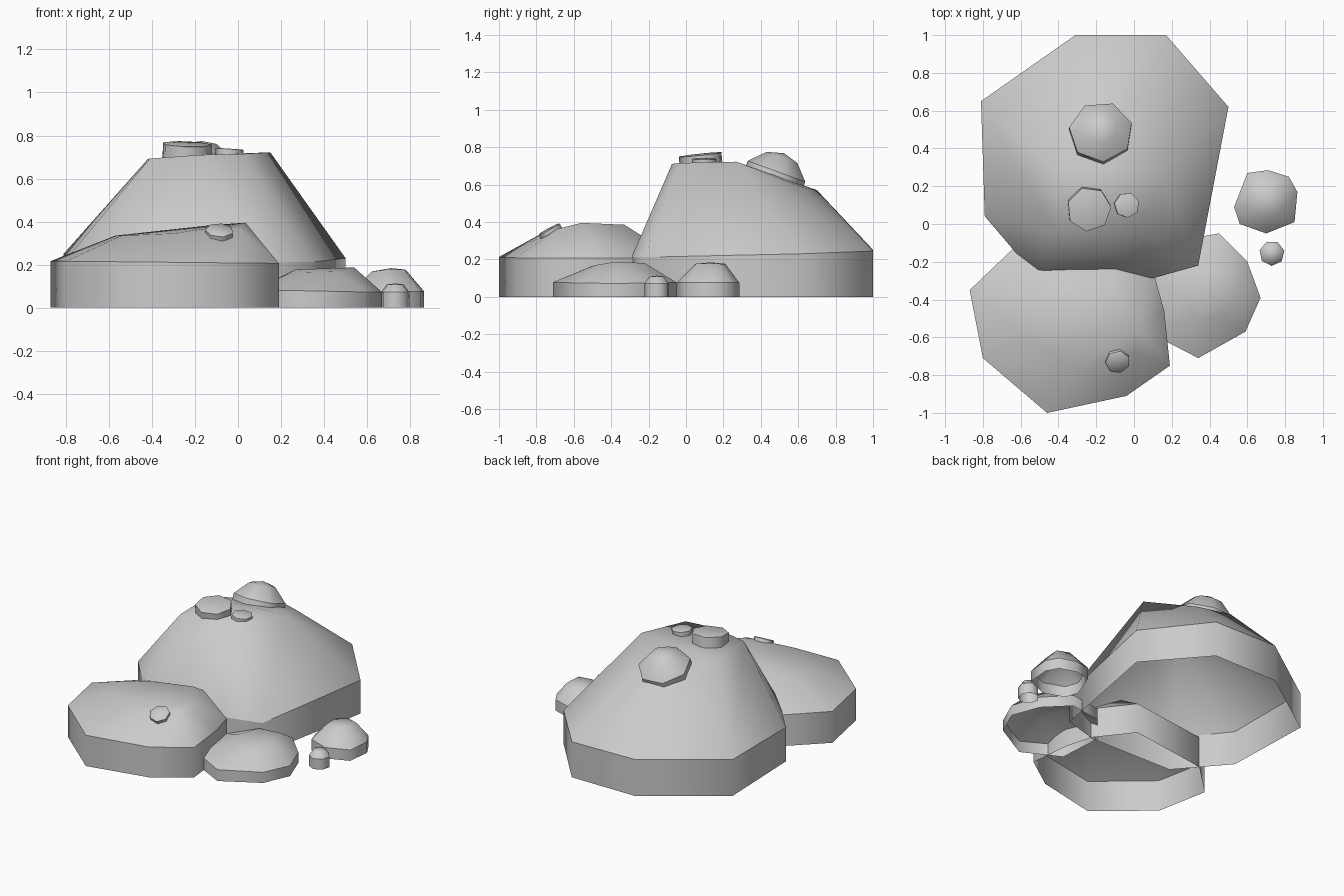
import bpy, bmesh
from math import sin, cos, pi, radians


def rock(name, foot, mid_z, top, loc=(0, 0, 0), rot=(0, 0, 0), smooth=65):
    """Open-bottomed rock: vertical wall up to a sloping rim, then a smooth-shaded dome."""
    bm = bmesh.new()
    a, bx, by = mid_z
    low = [bm.verts.new((x, y, 0)) for x, y in foot]
    rim = [bm.verts.new((x, y, a + bx * x + by * y)) for x, y in foot]
    crown = [bm.verts.new(p) for p in top]
    bmesh.ops.convex_hull(bm, input=rim + crown)
    rimset = set(rim)
    under = [f for f in bm.faces if all(v in rimset for v in f.verts)]
    bmesh.ops.delete(bm, geom=under, context='FACES')
    n = len(low)
    for i in range(n):
        j = (i + 1) % n
        if rim[i].is_valid and rim[j].is_valid:
            bm.faces.new((low[i], low[j], rim[j], rim[i]))
    bmesh.ops.recalc_face_normals(bm, faces=bm.faces)
    if sum(f.normal.z * f.calc_area() for f in bm.faces) < 0:
        bmesh.ops.reverse_faces(bm, faces=bm.faces)
    for f in bm.faces:
        f.smooth = True
    for e in bm.edges:  # crisp rim, soft elsewhere
        if len(e.link_faces) == 2:
            on_rim = all(v in rimset for v in e.verts)
            e.smooth = not on_rim and e.calc_face_angle() < radians(smooth)
    me = bpy.data.meshes.new(name)
    bm.to_mesh(me)
    bm.free()
    ob = bpy.data.objects.new(name, me)
    ob.location = loc
    ob.rotation_euler = [radians(r) for r in rot]
    bpy.context.collection.objects.link(ob)
    return ob


def ring(n, r, turn=0):
    return [(r * cos(2 * pi * i / n + turn), r * sin(2 * pi * i / n + turn)) for i in range(n)]


def pebble(name, n, r, wall, r_top, height, loc, rot=(0, 0, 0), turn=0, apex=0):
    top = [(x, y, height) for x, y in ring(n, r_top, turn)]
    if apex:
        top.append((0, 0, apex))
    return rock(name, ring(n, r, turn), (wall, 0, 0), top, loc, rot)


# large main boulder
rock("main_boulder",
     [(0.17, 1.0), (-0.31, 1.0), (-0.81, 0.65), (-0.79, 0.04),
      (-0.52, -0.275), (0.09, -0.29), (0.34, -0.22), (0.50, 0.62)],
     (0.222, -0.015, 0.025),
     [(0.15, 0.27, 0.722), (0.03, -0.04, 0.715), (-0.18, -0.075, 0.71), (-0.41, -0.045, 0.693),
      (-0.42, 0.28, 0.69), (-0.34, 0.62, 0.57), (-0.2, 0.70, 0.57), (0.0, 0.62, 0.585)])

# wide front boulder
rock("front_boulder",
     [(-0.87, -0.35), (-0.80, -0.71), (-0.46, -1.0), (-0.04, -0.91), (0.19, -0.75),
      (0.16, -0.46), (0.11, -0.28), (-0.07, -0.05), (-0.64, -0.13)],
     (0.208, -0.01, 0.0),
     [(0.035, -0.56, 0.395), (-0.11, -0.33, 0.385), (-0.38, -0.35, 0.354), (-0.57, -0.42, 0.335),
      (-0.54, -0.62, 0.335), (-0.30, -0.76, 0.345), (0.01, -0.68, 0.365)])

# low flat boulder on the right
rock("low_boulder",
     [(0.34, -0.71), (0.59, -0.57), (0.67, -0.39), (0.60, -0.20), (0.45, -0.05),
      (0.22, -0.09), (0.07, -0.27), (0.09, -0.58)],
     (0.085, -0.02, 0.0),
     [(0.54, -0.38, 0.187), (0.47, -0.22, 0.18), (0.33, -0.24, 0.18),
      (0.27, -0.38, 0.178), (0.32, -0.50, 0.165), (0.46, -0.49, 0.168)])

# loose stones on the ground
rock("side_stone",
     [(0.53, 0.09), (0.56, 0.0), (0.70, -0.05), (0.85, 0.01), (0.865, 0.17),
      (0.82, 0.25), (0.71, 0.285), (0.60, 0.27)],
     (0.075, 0, 0),
     [(0.78, 0.18, 0.176), (0.70, 0.21, 0.176), (0.62, 0.17, 0.168),
      (0.62, 0.10, 0.168), (0.68, 0.05, 0.176), (0.77, 0.07, 0.178), (0.71, 0.13, 0.184)])
pebble("ground_pebble", 7, 0.067, 0.072, 0.04, 0.108, (0.73, -0.155, 0), turn=0.2, apex=0.113)

# stones resting on the main boulder
pebble("perched_stone", 7, 0.17, 0.055, 0.09, 0.135, (-0.175, 0.47, 0.617),
       (-20, 0, 0), turn=0.3, apex=0.16)
pebble("flat_stone", 7, 0.118, 0.07, 0.113, 0.072, (-0.24, 0.085, 0.69), (6, 2, 0), turn=0.1)
pebble("flat_chip", 7, 0.067, 0.032, 0.063, 0.034, (-0.04, 0.10, 0.705), (0, 4, 0), turn=0.3)

# pebble on the front boulder slope
pebble("slope_pebble", 7, 0.066, 0.045, 0.06, 0.05, (-0.088, -0.71, 0.32), (28, 3, 0), turn=0.5)
